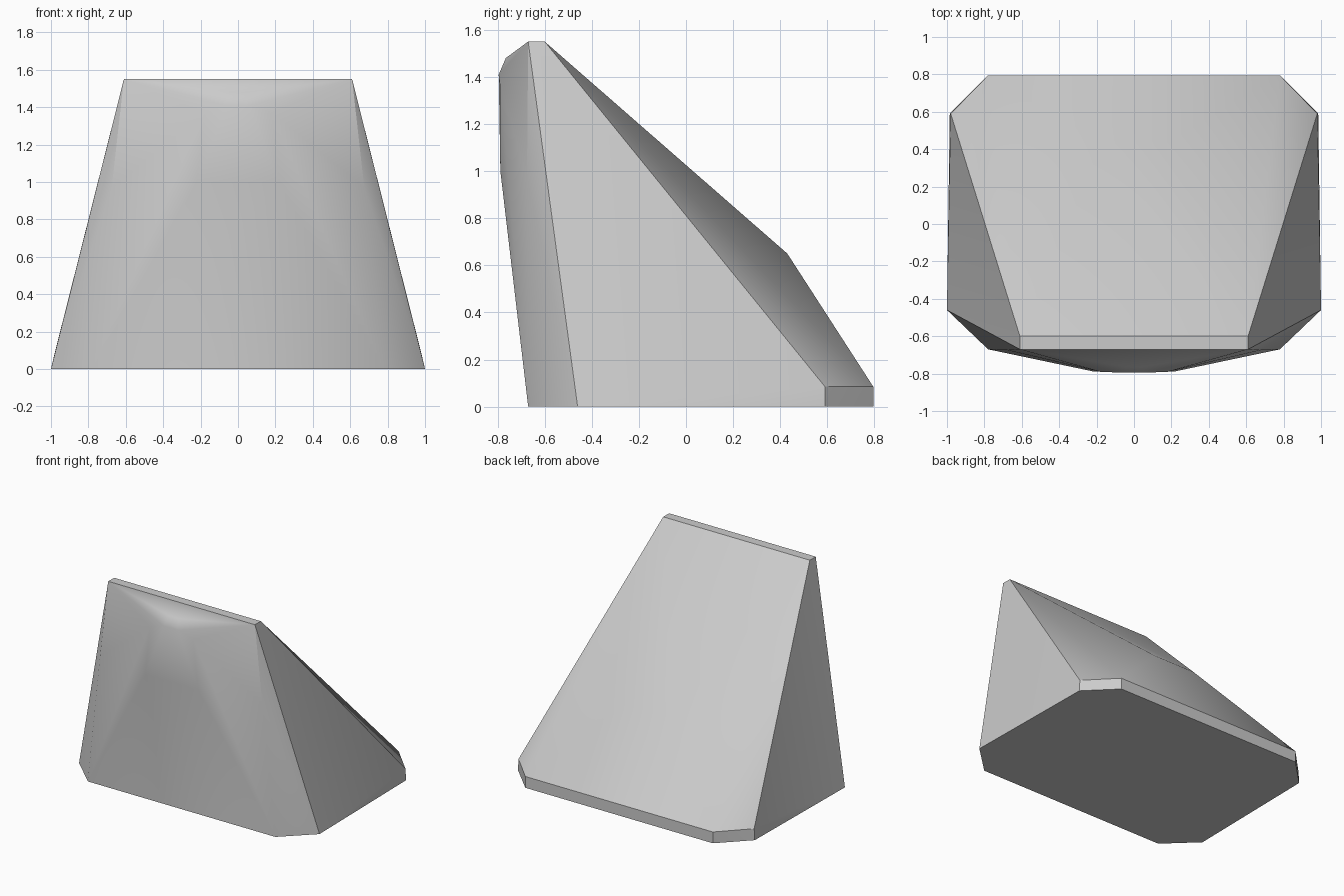
import bpy
import bmesh
from math import radians

cube = bpy.data.objects.get("Cube")
if cube:
    bpy.data.objects.remove(cube, do_unlink=True)

# Single plain grey
grey = bpy.data.materials.new("plain_grey")
grey.use_nodes = True
colour = (0.6, 0.6, 0.6, 1)
grey.diffuse_color = colour
grey.node_tree.nodes["Principled BSDF"].inputs["Base Color"].default_value = colour

# Corner points of the left half; the right half is mirrored
base = [(0.78, -0.67, 0), (1, -0.46, 0), (0.985, 0.59, 0), (0.78, 0.795, 0)]
back_lip = [(0.98, 0.59, 0.085), (0.78, 0.795, 0.085)]
top_ridge = [(0.61, -0.67, 1.55), (0.61, -0.6, 1.55)]
front_bulge = [(0.675, -0.675, 0.97), (0.22, -0.788, 1.0),
               (0.18, -0.79, 1.37), (0.06, -0.795, 1.41), (0.04, -0.765, 1.48)]
back_bulge = [(0.17, 0.43, 0.65)]

# Wedge body: a convex skin over all corners
bm = bmesh.new()
for x, y, z in base + back_lip + top_ridge + front_bulge + back_bulge:
    for side in (1, -1):
        bm.verts.new((side * x, y, z))
hull = bmesh.ops.convex_hull(bm, input=bm.verts)
bmesh.ops.delete(bm, geom=[v for v in bm.verts if not v.link_faces], context='VERTS')
bmesh.ops.dissolve_limit(bm, angle_limit=radians(0.5), verts=bm.verts, edges=bm.edges)
bmesh.ops.recalc_face_normals(bm, faces=bm.faces)

mesh = bpy.data.meshes.new("wedge_body")
bm.to_mesh(mesh)
bm.free()
mesh.materials.append(grey)
body = bpy.data.objects.new("wedge_body", mesh)
bpy.context.collection.objects.link(body)

# Soft bulges, crisp outer edges
bpy.context.view_layer.objects.active = body
body.select_set(True)
bpy.ops.object.shade_smooth_by_angle(angle=radians(30))
